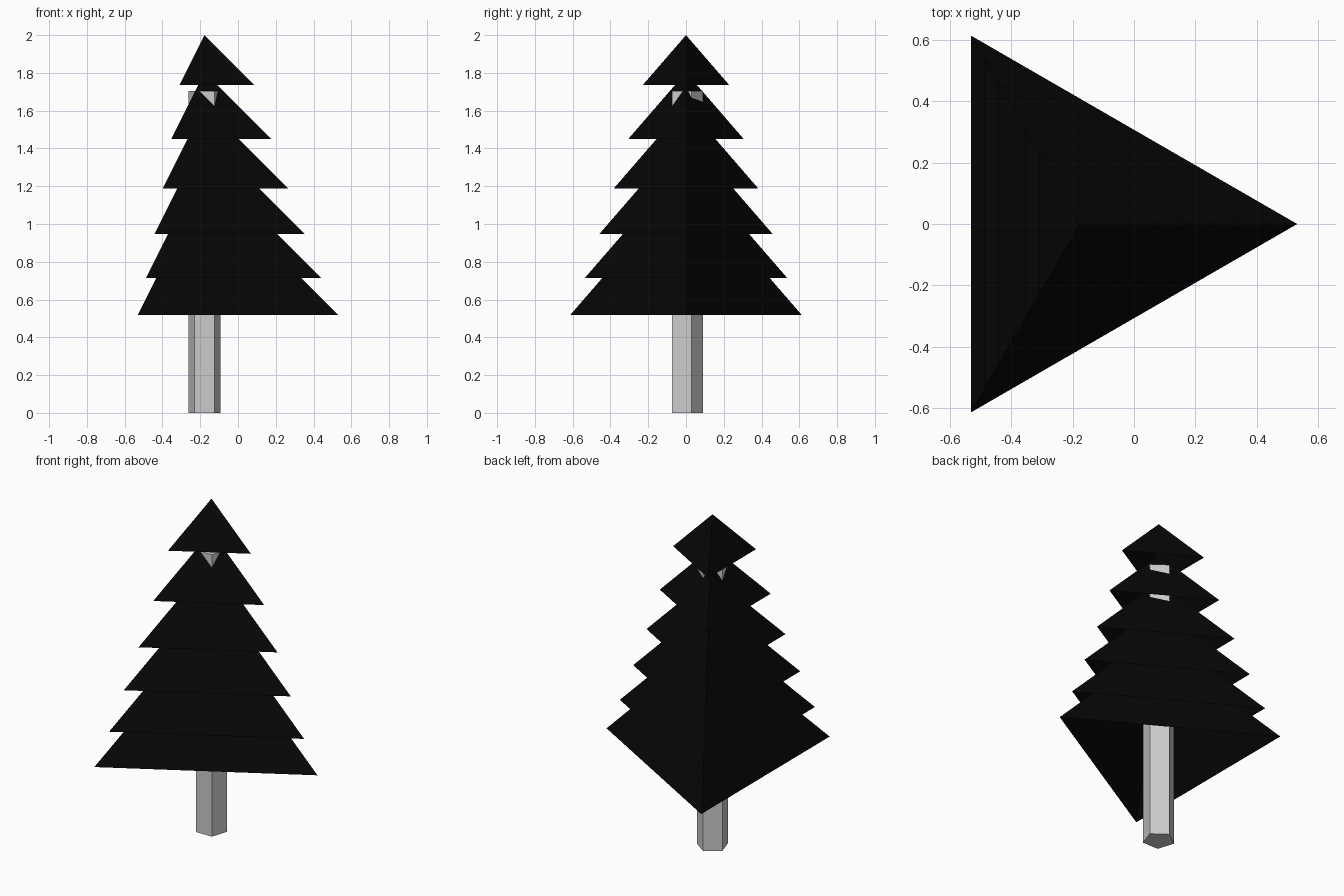
import bpy, bmesh
from math import cos, sin, pi

if "Cube" in bpy.data.objects:
    bpy.data.objects.remove(bpy.data.objects["Cube"])

AXIS_X = -0.177  # the tree axis sits left of the bounding-box centre


def solid(name, sides, radius, z0, z1, start, pointed, mat=None):
    """Closed n-sided prism, or open-bottomed pyramid when pointed, around the tree axis."""
    bm = bmesh.new()

    def ring(z):
        angles = [start + 2 * pi * i / sides for i in range(sides)]
        return [bm.verts.new((AXIS_X + radius * cos(a), radius * sin(a), z)) for a in angles]

    base = ring(z0)
    top = [bm.verts.new((AXIS_X, 0, z1))] if pointed else ring(z1)
    if not pointed:
        bm.faces.new(base[::-1])
        bm.faces.new(top)
    for i in range(sides):
        j = (i + 1) % sides
        upper = top if pointed else [top[j], top[i]]
        bm.faces.new([base[i], base[j], *upper])
    mesh = bpy.data.meshes.new(name)
    bm.to_mesh(mesh)
    bm.free()
    if mat:
        mesh.materials.append(mat)
    obj = bpy.data.objects.new(name, mesh)
    bpy.context.collection.objects.link(obj)
    return obj


needles = bpy.data.materials.new("dark_needles")
needles.diffuse_color = (0.002, 0.002, 0.002, 1)
needles.use_nodes = True
needles.node_tree.nodes["Principled BSDF"].inputs["Base Color"].default_value = needles.diffuse_color

# Five-sided trunk, running up inside the foliage
solid("trunk", 5, 0.09, 0.0, 1.703, pi / 2, False)

# Foliage tiers: three-sided open pyramids, as tall as their radius
tier_bases = [0.518, 0.714, 0.947, 1.189, 1.451, 1.737]
for i, z in enumerate(tier_bases):
    radius = 0.708 - i * 0.089
    solid(f"foliage_tier_{i + 1}", 3, radius, z, z + radius, 0, True, needles)
